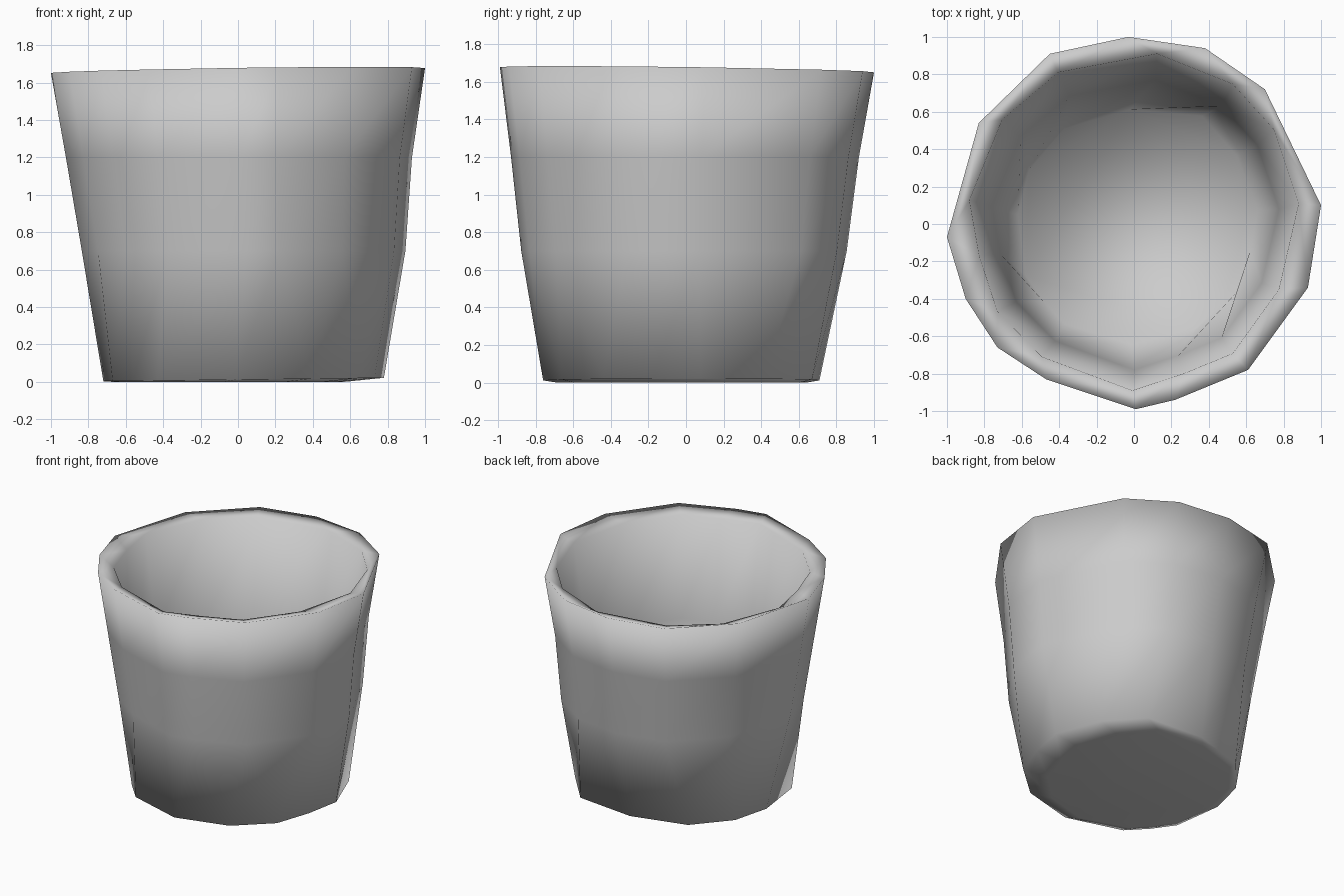
import bpy, bmesh

# Hand-cut outlines seen from above, counter-clockwise
RIM = [(1.0, .10), (.70, .72), (.38, .94), (-.03, 1.0), (-.45, .91),
       (-.83, .54), (-1.0, -.07), (-.90, -.40), (-.73, -.66), (-.47, -.83),
       (.01, -.99), (.22, -.94), (.61, -.78), (.93, -.34)]
INNER = [(1.0, .11), (.85, .55), (.60, .82), (.14, 1.0), (-.46, .89),
         (-.80, .61), (-1.0, .13), (-.94, -.20), (-.83, -.53), (-.56, -.80),
         (-.01, -1.0), (.30, -.90), (.60, -.78), (.88, -.40)]
BASE = [(.78, .08), (.65, .42), (.43, .67), (-.02, .71), (-.43, .59),
        (-.65, .33), (-.72, .05), (-.67, -.33), (-.56, -.49), (-.43, -.63),
        (-.01, -.76), (.39, -.66), (.64, -.44), (.73, -.18)]

# Rings: (outline, xmin, xmax, ymin, ymax, height, slope along x, slope along y)
OUTSIDE = [
    (BASE, -.90, .75, -.90, .90, 0.0, 0, 0),
    (BASE, -1.0, 1.0, -1.0, 1.0, .012, .012, 0),
    (RIM, -.835, .895, -.885, .855, .70, 0, 0),
    (RIM, -.92, .93, -.94, .92, 1.20, 0, 0),
    (RIM, -1.0, 1.0, -1.0, 1.0, 1.665, .014, -.014),
]
INSIDE = [
    (INNER, -.88, .88, -.89, .91, 1.635, .012, -.012),
    (INNER, -.76, .775, -.78, .77, .90, 0, 0),
    (BASE, -.86, .85, -.85, .86, .20, 0, 0),
]


def add_ring(bm, outline, x0, x1, y0, y1, z, sx, sy):
    """Fit an outline into the given bounds."""
    return [bm.verts.new(((x0 + x1) / 2 + x * (x1 - x0) / 2,
                          (y0 + y1) / 2 + y * (y1 - y0) / 2,
                          z + sx * x + sy * y)) for x, y in outline]


# Pot: one lofted shell, up the outside, over the rim and down the inside
bm = bmesh.new()
rings = [add_ring(bm, *r) for r in OUTSIDE + INSIDE]
n = len(RIM)
for a, b in zip(rings, rings[1:]):
    for i in range(n):
        j = (i + 1) % n
        bm.faces.new((a[i], a[j], b[j], b[i]))

# Underside and inner floor
bm.faces.new(list(reversed(rings[0])))
bm.faces.new(rings[-1])
bmesh.ops.recalc_face_normals(bm, faces=bm.faces)
for f in bm.faces:
    f.smooth = True

mesh = bpy.data.meshes.new("pot")
bm.to_mesh(mesh)
bm.free()
bpy.context.collection.objects.link(bpy.data.objects.new("pot", mesh))
